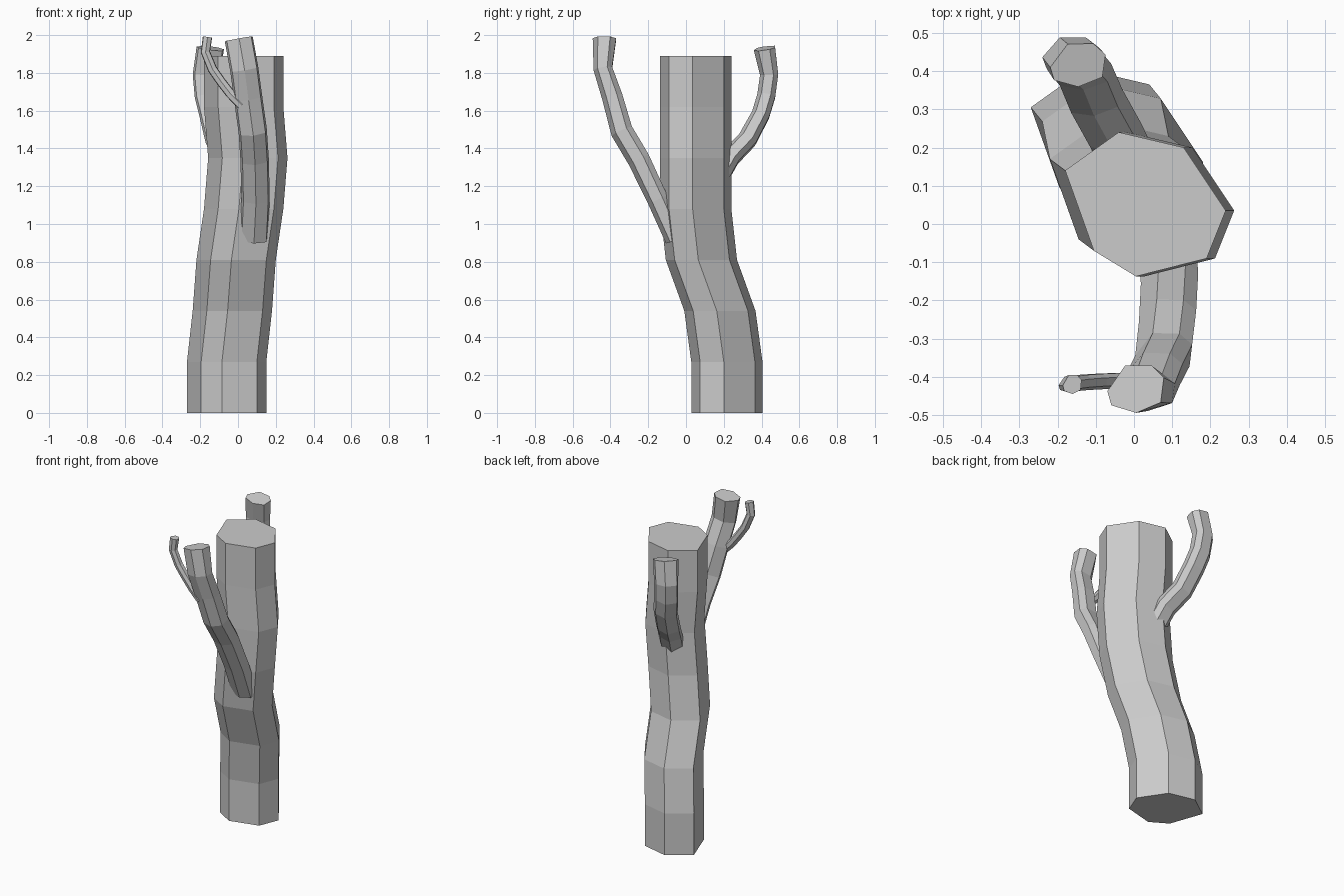
import bpy, bmesh
from mathutils import Vector

if "Cube" in bpy.data.objects:
    bpy.data.objects.remove(bpy.data.objects["Cube"])

# Irregular seven-sided cross-sections
TRUNK = [(-.18, .14), (-.04, .24), (.13, .20), (.24, .035), (.19, -.09), (.005, -.137), (-.105, -.07)]
LIMB = [(-.077, -.005), (-.03, .062), (.04, .062), (.073, .03), (.065, -.035), (0, -.062), (-.066, -.042)]


def tube(name, section, path, tilted=True, size=1.0):
    """Sweep a section along (x, y, z, depth scale) points and cap both ends."""
    bm = bmesh.new()
    pts = [Vector(p[:3]) for p in path]
    rings = []
    for i, p in enumerate(pts):
        before, after = pts[max(i - 1, 0)], pts[min(i + 1, len(pts) - 1)]
        d = (p - before).normalized() + (after - p).normalized()
        q = Vector((0, 0, 1)).rotation_difference(d)
        ring = []
        for x, y in section:
            v = Vector((x, y * path[i][3], 0)) * size
            ring.append(bm.verts.new(p + (q @ v if tilted else v)))
        rings.append(ring)
    n = len(section)
    for a, b in zip(rings, rings[1:]):
        for k in range(n):
            bm.faces.new((a[k], a[(k + 1) % n], b[(k + 1) % n], b[k]))
    bm.faces.new(rings[0])
    bm.faces.new(rings[-1])
    bmesh.ops.recalc_face_normals(bm, faces=bm.faces)
    me = bpy.data.meshes.new(name)
    bm.to_mesh(me)
    bm.free()
    ob = bpy.data.objects.new(name, me)
    bpy.context.collection.objects.link(ob)
    return ob


# Trunk: level rings shifted sideways
shifts = [(-.09, .165), (-.09, .165), (-.06, .128), (-.04, .03), (0, 0), (.022, 0), (0, 0), (0, 0)]
tube("trunk", TRUNK, [(x, y, i * .27, 1) for i, (x, y) in enumerate(shifts)], tilted=False)

# Front branch
tube("front_branch", LIMB, [
    (.085, -.055, .92, .9), (.095, -.15, 1.13, .9), (.09, -.25, 1.34, .95), (.08, -.34, 1.49, .95),
    (.055, -.39, 1.67, .88), (.035, -.44, 1.82, .8), (.006, -.432, 1.98, 1)])

# Small twig growing from the front branch
tube("twig", LIMB, [
    (.02, -.41, 1.63, 1), (-.04, -.41, 1.69, 1), (-.09, -.412, 1.755, 1), (-.135, -.415, 1.82, 1),
    (-.172, -.42, 1.91, 1), (-.161, -.42, 1.99, 1.2)], size=.33)

# Back branch
tube("back_branch", LIMB, [
    (-.02, .17, 1.24, .85), (-.05, .235, 1.355, .85), (-.1, .325, 1.45, .85), (-.13, .395, 1.58, .8),
    (-.155, .425, 1.68, .8), (-.165, .44, 1.79, .8), (-.145, .415, 1.93, .95)], size=.97)
